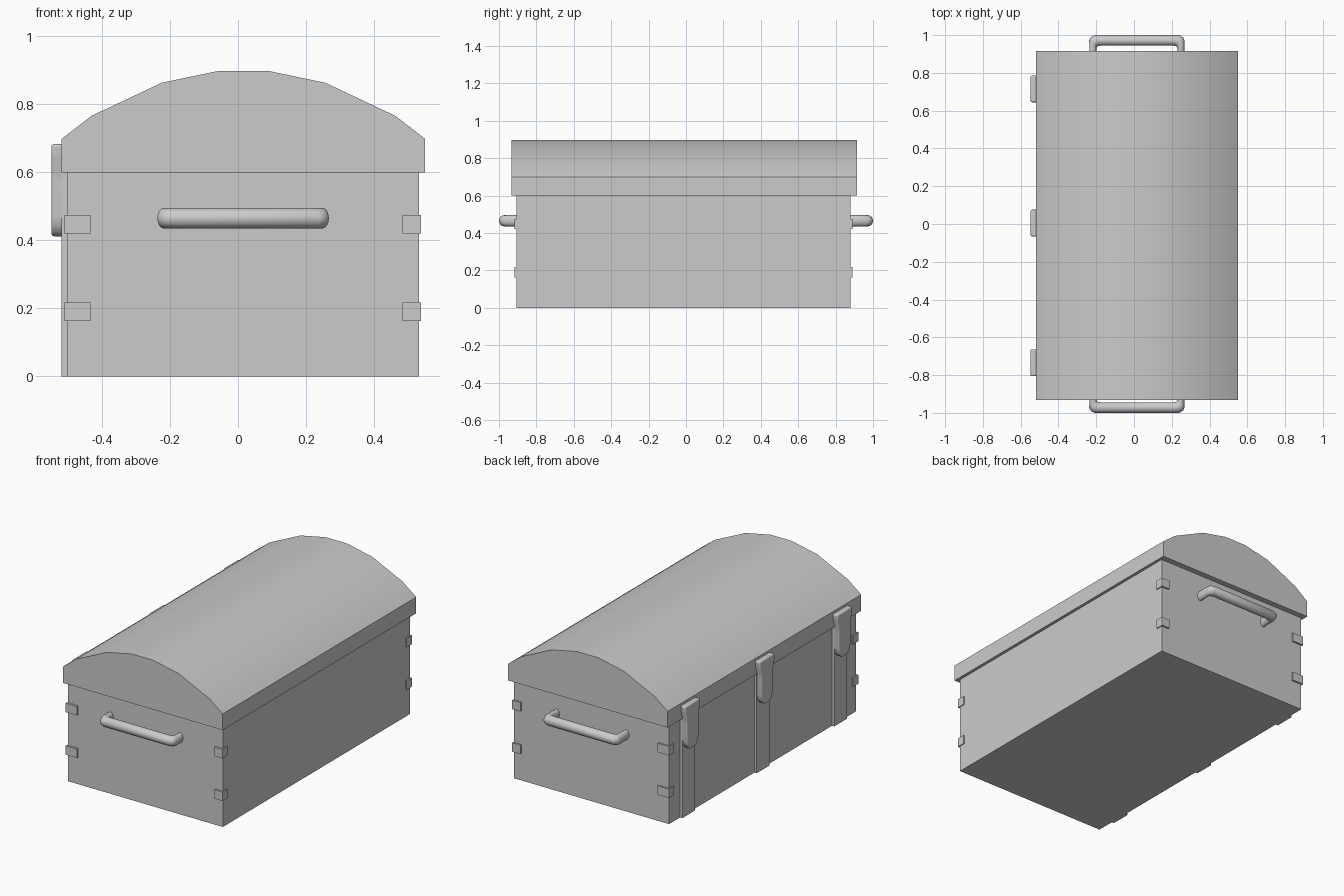
import bpy, bmesh
from math import cos, sin, pi, radians
from mathutils import Vector

if "Cube" in bpy.data.objects:
    bpy.data.objects.remove(bpy.data.objects["Cube"])


def make_object(name, bm, smooth=None):
    bmesh.ops.recalc_face_normals(bm, faces=bm.faces)
    mesh = bpy.data.meshes.new(name)
    bm.to_mesh(mesh)
    bm.free()
    obj = bpy.data.objects.new(name, mesh)
    bpy.context.collection.objects.link(obj)
    if smooth is not None:
        bpy.ops.object.select_all(action='DESELECT')
        obj.select_set(True)
        bpy.context.view_layer.objects.active = obj
        bpy.ops.object.shade_smooth_by_angle(angle=radians(smooth))
    return obj


def box(name, lo, hi):
    bm = bmesh.new()
    bmesh.ops.create_cube(bm, size=1)
    for v in bm.verts:
        v.co = Vector(lo[i] + (v.co[i] + 0.5) * (hi[i] - lo[i]) for i in range(3))
    return make_object(name, bm)


def prism(name, points, offset, smooth=None):
    bm = bmesh.new()
    face = bm.faces.new([bm.verts.new(p) for p in points])
    ext = bmesh.ops.extrude_face_region(bm, geom=[face])
    moved = [g for g in ext["geom"] if isinstance(g, bmesh.types.BMVert)]
    bmesh.ops.translate(bm, verts=moved, vec=offset)
    return make_object(name, bm, smooth)


X0, X1, Y0, Y1 = -0.503, 0.532, -0.905, 0.88

# Chest body
box("chest_body", (X0, Y0, 0), (X1, Y1, 0.6))

# Domed lid, smooth across the arch
cx = 0.016
half = [(0.534, 0.6), (0.534, 0.698), (0.446, 0.766), (0.24, 0.863), (0.072, 0.898)]
arch = [(cx - x, -0.932, z) for x, z in half] + [(cx + x, -0.932, z) for x, z in reversed(half)]
prism("lid", arch, (0, 1.847, 0), 32)

# Straps and rounded hasps down the left side
side = [(0.071, 0.683), (0.07, 0.645), (0.06, 0.61), (0.056, 0.57), (0.056, 0.47),
        (0.052, 0.445), (0.04, 0.424), (0.022, 0.412)]
for i, y in enumerate((-0.735, 0.005, 0.715)):
    box(f"strap_{i + 1}", (-0.518, y - 0.06, 0), (X0 + 0.01, y + 0.06, 0.6))
    outline = [(-0.51, y - w, z) for w, z in side] + [(-0.51, y + w, z) for w, z in reversed(side)]
    hasp = prism(f"hasp_{i + 1}", outline, (-0.038, 0, 0), 40)
    bevel = hasp.modifiers.new("rounded_edges", 'BEVEL')
    bevel.width = 0.008
    bevel.segments = 3
    bevel.limit_method = 'ANGLE'
    bevel.angle_limit = radians(50)

# Corner clips wrapping each vertical edge at two heights
for level, z in (("lower", 0.163), ("upper", 0.42)):
    for ns, (ya, yb) in (("front", (-0.917, -0.867)), ("back", (0.84, 0.89))):
        for ew, (xa, xb) in (("left", (-0.509, -0.434)), ("right", (0.484, 0.538))):
            box(f"{level}_{ns}_{ew}_clip", (xa, ya, z), (xb, yb, z + 0.054))

# Bail handles: elliptical rings swept between outer and inner outline points
pairs = [((-0.251, 0.87), (-0.214, 0.87)), ((-0.252, 0.972), (-0.214, 0.93)),
         ((-0.245, 0.988), (-0.21, 0.94)), ((-0.225, 1.0), (-0.195, 0.944))]
pairs += [((-o[0], o[1]), (-n[0], n[1])) for o, n in reversed(pairs)]
for name, sy in (("front_handle", -1), ("back_handle", 1)):
    bm = bmesh.new()
    rings = []
    for o, n in pairs:
        o, n = Vector((o[0], o[1] * sy, 0)), Vector((n[0], n[1] * sy, 0))
        mid, rad = (o + n) / 2 + Vector((cx - 0.001, 0, 0.465)), (o - n) / 2
        rings.append([bm.verts.new(mid + rad * cos(a) + Vector((0, 0, 0.03 * sin(a))))
                      for a in (2 * pi * k / 16 for k in range(16))])
    for a, b in zip(rings, rings[1:]):
        for k in range(16):
            j = (k + 1) % 16
            bm.faces.new((a[k], a[j], b[j], b[k]))
    bm.faces.new(rings[0])
    bm.faces.new(rings[-1])
    make_object(name, bm, 50)
